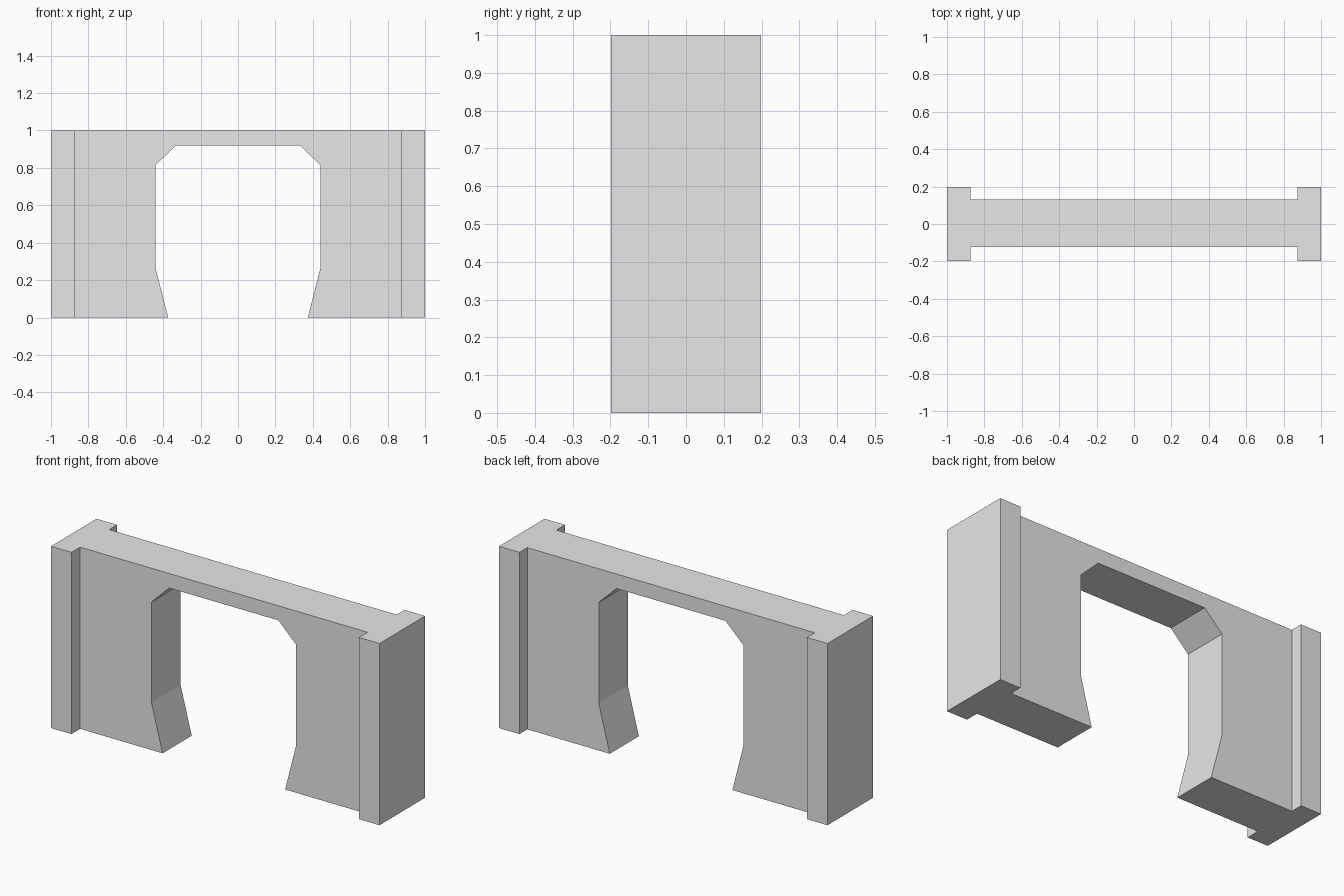
import bpy, bmesh

cube = bpy.data.objects.get("Cube")
if cube:
    bpy.data.objects.remove(cube, do_unlink=True)

# Single plain grey
grey = bpy.data.materials.new("plain_grey")
grey.use_nodes = True
colour = (0.8, 0.8, 0.8, 1)
grey.diffuse_color = colour
grey.node_tree.nodes["Principled BSDF"].inputs["Base Color"].default_value = colour


def extrude_profile(name, points, direction):
    """Close a profile of 3D points and extrude it along a direction."""
    bm = bmesh.new()
    face = bm.faces.new([bm.verts.new(p) for p in points])
    result = bmesh.ops.extrude_face_region(bm, geom=[face])
    verts = [v for v in result["geom"] if isinstance(v, bmesh.types.BMVert)]
    bmesh.ops.translate(bm, verts=verts, vec=direction)
    bmesh.ops.recalc_face_normals(bm, faces=bm.faces)
    mesh = bpy.data.meshes.new(name)
    bm.to_mesh(mesh)
    bm.free()
    mesh.materials.append(grey)
    obj = bpy.data.objects.new(name, mesh)
    bpy.context.collection.objects.link(obj)
    return obj


# Wall with a chamfered doorway, flared inward at the foot
post = 0.875
front, back = -0.123, 0.13
half = [(post, 1), (post, 0), (0.373, 0), (0.44, 0.26), (0.44, 0.815), (0.332, 0.92)]
outline = half + [(-x, z) for x, z in reversed(half)]
extrude_profile("doorway_wall", [(x, front, z) for x, z in outline], (0, back - front, 0))

# Thicker end posts
for name, side in (("left_post", 1), ("right_post", -1)):
    corners = [(post, -0.198), (1, -0.198), (1, 0.198), (post, 0.198)]
    extrude_profile(name, [(side * x, y, 0) for x, y in corners], (0, 0, 1))
